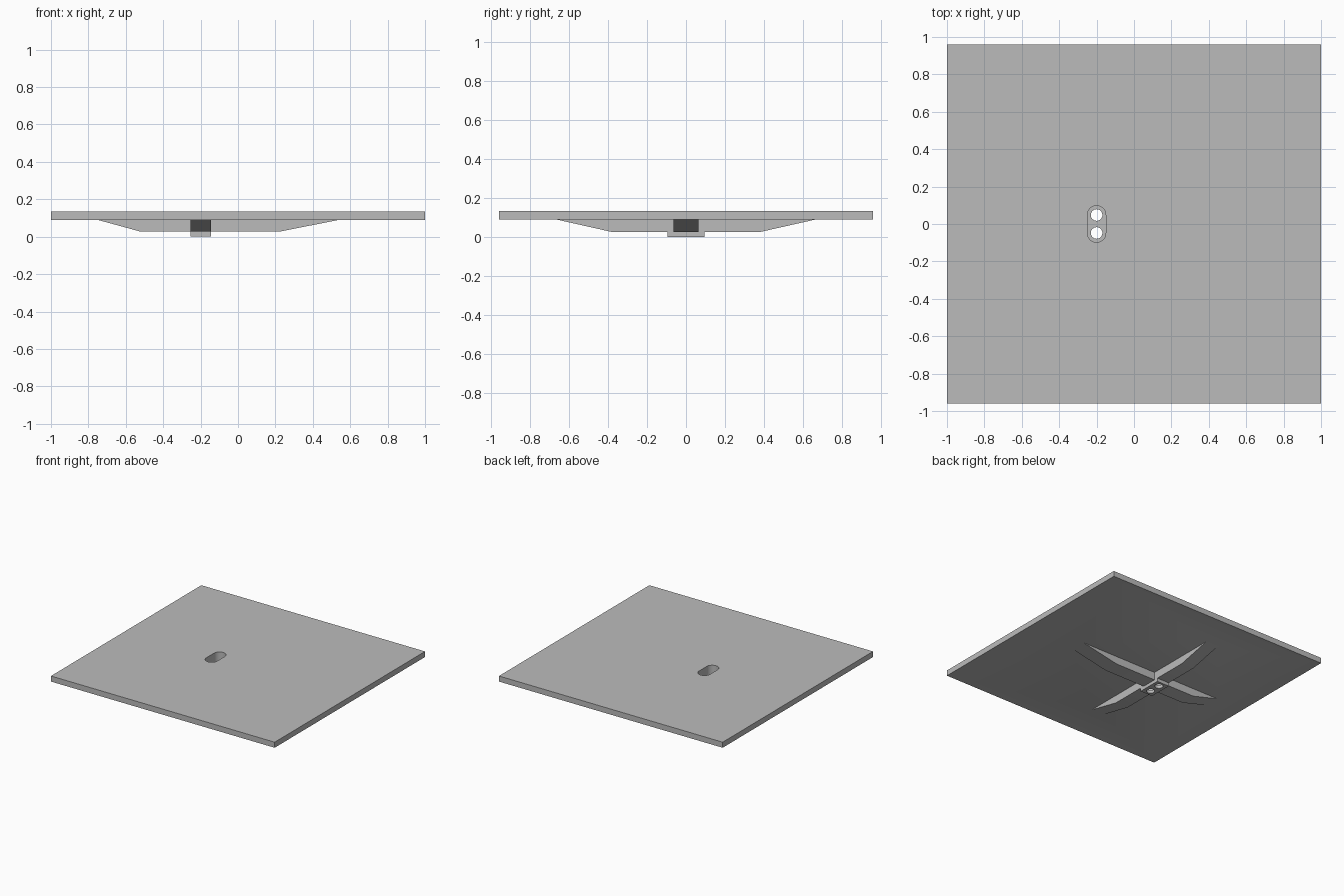
import bpy
import bmesh

if "Cube" in bpy.data.objects:
    bpy.data.objects.remove(bpy.data.objects["Cube"], do_unlink=True)

grey = bpy.data.materials.new("plain_grey")
grey.use_nodes = True
grey.diffuse_color = (0.5, 0.5, 0.5, 1)
grey.node_tree.nodes["Principled BSDF"].inputs["Base Color"].default_value = (0.5, 0.5, 0.5, 1)

MID_X = -0.2       # cross and slot centre
UNDER, TOP = 0.09, 0.135
RIB_Z = 0.027


def prism(name, loop, offset):
    """Solid made by sweeping a closed loop of points along an offset."""
    bm = bmesh.new()
    face = bm.faces.new([bm.verts.new(p) for p in loop])
    swept = bmesh.ops.extrude_face_region(bm, geom=[face])["geom"]
    bmesh.ops.translate(bm, vec=offset, verts=[v for v in swept if isinstance(v, bmesh.types.BMVert)])
    bmesh.ops.recalc_face_normals(bm, faces=bm.faces)
    mesh = bpy.data.meshes.new(name)
    bm.to_mesh(mesh)
    bm.free()
    mesh.materials.append(grey)
    obj = bpy.data.objects.new(name, mesh)
    bpy.context.collection.objects.link(obj)
    return obj


def box(name, x0, x1, y0, y1, z0, z1):
    return prism(name, [(x0, y0, z0), (x1, y0, z0), (x1, y1, z0), (x0, y1, z0)], (0, 0, z1 - z0))


def rib_profile(a, b, c, d):
    """Tapered rib outline, its top sunk into the plate."""
    return [(a, UNDER + 0.02), (a, UNDER), (b, RIB_Z), (c, RIB_Z), (d, UNDER), (d, UNDER + 0.02)]


def cylinder(name, y, radius, z0, z1):
    bpy.ops.mesh.primitive_cylinder_add(vertices=32, radius=radius, depth=z1 - z0,
                                        location=(MID_X, y, (z0 + z1) / 2))
    obj = bpy.context.object
    obj.name = name
    obj.data.materials.append(grey)
    return obj


def combine(target, tool, operation):
    mod = target.modifiers.new(tool.name, "BOOLEAN")
    mod.operation = operation
    mod.solver = "EXACT"
    mod.object = tool
    bpy.context.view_layer.objects.active = target
    bpy.ops.object.modifier_apply(modifier=mod.name)
    bpy.data.objects.remove(tool, do_unlink=True)


# Square plate
panel = box("panel_with_ribs", -1, 1, -0.96, 0.96, UNDER, TOP)

# Crossed tapered ribs and the foot block beneath them
long_rib = prism("long_rib", [(x, -0.063, z) for x, z in rib_profile(-0.75, -0.52, 0.22, 0.54)],
                 (0, 0.126, 0))
cross_rib = prism("cross_rib", [(MID_X - 0.055, y, z) for y, z in rib_profile(-0.66, -0.38, 0.38, 0.66)],
                  (0.11, 0, 0))
foot = box("foot_block", MID_X - 0.055, MID_X + 0.055, -0.096, 0.096, 0, 0.06)
for part in (long_rib, cross_rib, foot):
    combine(panel, part, "UNION")

# Rounded slot recess from above
slot = box("slot_cutter", MID_X - 0.049, MID_X + 0.049, -0.049, 0.049, RIB_Z, 0.2)
for side in (-1, 1):
    combine(slot, cylinder("slot_end", side * 0.049, 0.049, RIB_Z, 0.2), "UNION")
combine(panel, slot, "DIFFERENCE")

# Two through holes in the recess floor
for side in (-1, 1):
    combine(panel, cylinder("hole_cutter", side * 0.048, 0.031, -0.1, 0.2), "DIFFERENCE")

bpy.ops.object.select_all(action="DESELECT")
panel.select_set(True)
bpy.context.view_layer.objects.active = panel
bpy.ops.object.shade_smooth_by_angle(angle=0.5)
